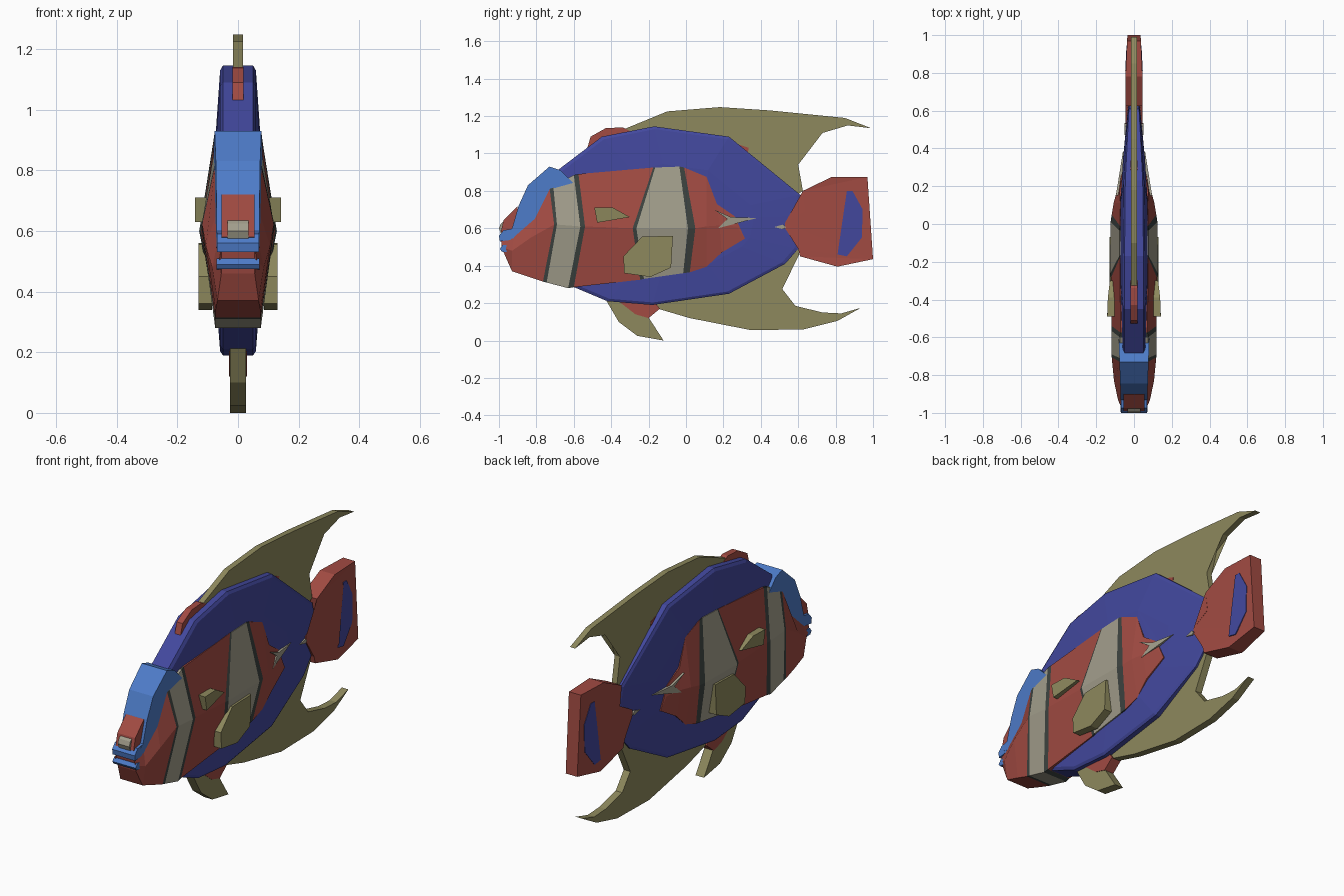
import bpy, bmesh

COLORS = {
    "red": (0.36, 0.07, 0.055), "blue": (0.055, 0.065, 0.34), "sky": (0.075, 0.2, 0.58),
    "olive": (0.27, 0.25, 0.11), "cream": (0.36, 0.34, 0.26), "dark": (0.045, 0.055, 0.05),
}
MATS = {}
for key, rgb in COLORS.items():
    MATS[key] = bpy.data.materials.new(key)
    MATS[key].diffuse_color = (*rgb, 1)


def loft(name, loops, colors, caps=True):
    """Skin closed loops of equal length; colors gives one colour per segment."""
    bm = bmesh.new()
    used = list(dict.fromkeys(colors))
    rings = [[bm.verts.new(p) for p in lp] for lp in loops]
    n = len(rings[0])
    for a, b, col in zip(rings, rings[1:], colors):
        for i in range(n):
            j = (i + 1) % n
            bm.faces.new((a[i], a[j], b[j], b[i])).material_index = used.index(col)
    if caps:
        bm.faces.new(rings[0]).material_index = used.index(colors[0])
        bm.faces.new(rings[-1]).material_index = used.index(colors[-1])
    bmesh.ops.triangulate(bm, faces=[f for f in bm.faces if len(f.verts) > 4])
    bmesh.ops.recalc_face_normals(bm, faces=bm.faces)
    me = bpy.data.meshes.new(name)
    bm.to_mesh(me)
    bm.free()
    for c in used:
        me.materials.append(MATS[c])
    ob = bpy.data.objects.new(name, me)
    bpy.context.collection.objects.link(ob)
    return ob


def plate(name, pts, hw, color):
    """Side profile (y, z) thickened to +-hw in x; hw may depend on y."""
    f = hw if callable(hw) else (lambda y: hw)
    return loft(name, [[(s * f(y), y, z) for y, z in pts] for s in (-1, 1)], [color])


# Blue disc: rim outline with bevelled edge, thinning towards the tail
disc = [(-0.70, 0.90), (-0.45, 1.09), (-0.17, 1.145), (0.23, 1.09), (0.61, 0.78), (0.64, 0.67),
        (0.60, 0.49), (0.53, 0.41), (0.23, 0.25), (-0.18, 0.19), (-0.42, 0.21), (-0.61, 0.29)]


def taper(y):
    return 1 - 0.5 * min(1, max(0, (y - 0.15) / 0.5))


def disc_ring(scale, hw):
    ring = [(-0.05 + (y + 0.05) * scale, 0.64 + (z - 0.64) * scale) for y, z in disc]
    return [(hw * taper(y), y, z) for y, z in ring]


loft("blue_body", [disc_ring(0.6, -0.072), disc_ring(0.97, -0.059), disc_ring(1, -0.05),
                   disc_ring(1, 0.05), disc_ring(0.97, 0.059), disc_ring(0.6, 0.072)], ["blue"] * 5)

# Banded flank: columns of top, ridge and bottom points, edge and ridge half widths
columns = [
    ((-0.99, 0.55), (-0.985, 0.50), (-0.97, 0.46), 0.055, 0.062),
    ((-0.92, 0.56), (-0.93, 0.48), (-0.93, 0.37), 0.068, 0.085),
    ((-0.81, 0.65), (-0.83, 0.55), (-0.84, 0.34), 0.074, 0.106),
    ((-0.73, 0.82), (-0.705, 0.62), (-0.765, 0.315), 0.075, 0.118),
    ((-0.71, 0.83), (-0.69, 0.62), (-0.745, 0.31), 0.075, 0.12),
    ((-0.60, 0.885), (-0.565, 0.61), (-0.63, 0.28), 0.075, 0.12),
    ((-0.575, 0.89), (-0.54, 0.61), (-0.60, 0.285), 0.072, 0.118),
    ((-0.175, 0.925), (-0.285, 0.60), (-0.245, 0.325), 0.074, 0.122),
    ((-0.165, 0.925), (-0.265, 0.60), (-0.225, 0.33), 0.076, 0.128),
    ((-0.035, 0.93), (0.01, 0.60), (-0.015, 0.36), 0.076, 0.124),
    ((-0.01, 0.925), (0.05, 0.60), (0.02, 0.365), 0.075, 0.118),
    ((0.11, 0.875), (0.11, 0.61), (0.11, 0.395), 0.072, 0.108),
    ((0.165, 0.73), (0.18, 0.615), (0.19, 0.47), 0.076, 0.09),
    ((0.26, 0.665), (0.27, 0.61), (0.315, 0.545), 0.066, 0.07),
]
bands = ["red"] * 3 + ["dark", "cream", "dark", "red", "dark", "cream", "dark"] + ["red"] * 3
loops = []
for t, m, b, e, r in columns:
    loops.append([(e, *t), (r, *m), (e, *b), (-e, *b), (-r, *m), (-e, *t)])
loft("banded_flank", loops, bands)

# Head: forehead, snout, lips
plate("forehead", [(-0.98, 0.56), (-0.93, 0.60), (-0.895, 0.72), (-0.845, 0.83), (-0.73, 0.93),
                   (-0.67, 0.91), (-0.59, 0.83), (-0.72, 0.80), (-0.80, 0.62), (-0.91, 0.54)],
      lambda y: 0.068 + 0.01 * (y + 1) / 0.3, "sky")
plate("snout", [(-0.90, 0.72), (-0.975, 0.645), (-0.99, 0.58), (-0.90, 0.55)], 0.055, "red")
plate("nose_patch", [(-0.965, 0.645), (-0.99, 0.625), (-1.0, 0.60), (-0.99, 0.575), (-0.95, 0.59)],
      0.035, "cream")
plate("upper_lip", [(-0.975, 0.59), (-1.0, 0.56), (-0.995, 0.53), (-0.92, 0.54), (-0.91, 0.60)],
      0.069, "sky")
plate("lower_lip", [(-0.98, 0.51), (-0.995, 0.49), (-0.985, 0.475), (-0.925, 0.47), (-0.92, 0.51)],
      0.071, "sky")

# Tail fin with blue crescent
plate("tail_fin", [(0.53, 0.63), (0.64, 0.69), (0.625, 0.80), (0.78, 0.875), (0.97, 0.875),
                   (1.0, 0.435), (0.81, 0.395), (0.61, 0.45), (0.60, 0.49), (0.53, 0.60)],
      lambda y: 0.045 - 0.01 * max(0, (y - 0.8) / 0.2), "red")
plate("tail_crescent", [(0.86, 0.80), (0.89, 0.80), (0.945, 0.70), (0.94, 0.55), (0.86, 0.45),
                        (0.81, 0.46), (0.88, 0.53), (0.88, 0.58), (0.91, 0.63), (0.88, 0.70)],
      lambda y: 0.047 - 0.01 * max(0, (y - 0.8) / 0.2), "blue")

# Long upper and lower fins
plate("dorsal_fin", [(-0.38, 1.11), (-0.10, 1.225), (0.18, 1.248), (0.45, 1.23), (0.85, 1.19),
                     (0.99, 1.135), (0.865, 1.15), (0.73, 1.11), (0.64, 1.06), (0.60, 0.94),
                     (0.625, 0.80), (0.58, 0.77), (0.23, 1.05), (-0.17, 1.10)], 0.016, "olive")
plate("anal_fin", [(-0.18, 0.20), (-0.15, 0.17), (0.02, 0.12), (0.35, 0.055), (0.63, 0.06),
                   (0.81, 0.105), (0.935, 0.175), (0.83, 0.145), (0.73, 0.15), (0.585, 0.185),
                   (0.515, 0.275), (0.605, 0.46), (0.60, 0.50), (0.53, 0.45), (0.23, 0.29)],
      0.02, "olive")
plate("pelvic_fin", [(-0.43, 0.22), (-0.36, 0.10), (-0.26, 0.025), (-0.12, 0.0), (-0.20, 0.12),
                     (-0.25, 0.20)], 0.026, "olive")
plate("pelvic_fin_base", [(-0.36, 0.21), (-0.27, 0.14), (-0.20, 0.12), (-0.14, 0.17), (-0.17, 0.21)],
      0.029, "red")
plate("dorsal_crest", [(-0.53, 1.02), (-0.51, 1.09), (-0.43, 1.135), (-0.34, 1.14), (-0.28, 1.11)],
      0.018, "red")
plate("rear_crest", [(0.24, 1.04), (0.29, 1.045), (0.335, 1.03), (0.33, 1.0), (0.28, 1.0)],
      0.018, "red")

# Pale flashes behind the flank
plate("flank_flash", [(0.15, 0.70), (0.24, 0.66), (0.38, 0.655), (0.17, 0.60), (0.22, 0.65)],
      lambda y: 0.096 - 0.16 * (y - 0.15), "cream")
plate("tail_flash", [(0.47, 0.607), (0.52, 0.62), (0.535, 0.605), (0.52, 0.595)], 0.049, "cream")

# Mirrored side fins
pectoral = [(-0.335, 0.45), (-0.235, 0.555), (-0.07, 0.56), (-0.08, 0.39), (-0.19, 0.34), (-0.33, 0.36)]
brow = [(-0.49, 0.71), (-0.39, 0.71), (-0.30, 0.66), (-0.475, 0.63)]
for side, s in (("right", 1), ("left", -1)):
    loft("pectoral_fin_" + side, [[(s * 0.085, y, z) for y, z in pectoral],
                                  [(s * 0.13, y, z) for y, z in pectoral]], ["olive"])
    loft("cheek_fin_" + side, [[(s * 0.10, y, z) for y, z in brow],
                               [(s * (0.142 - 0.12 * max(0, y + 0.42)), y, z) for y, z in brow]],
         ["olive"])
